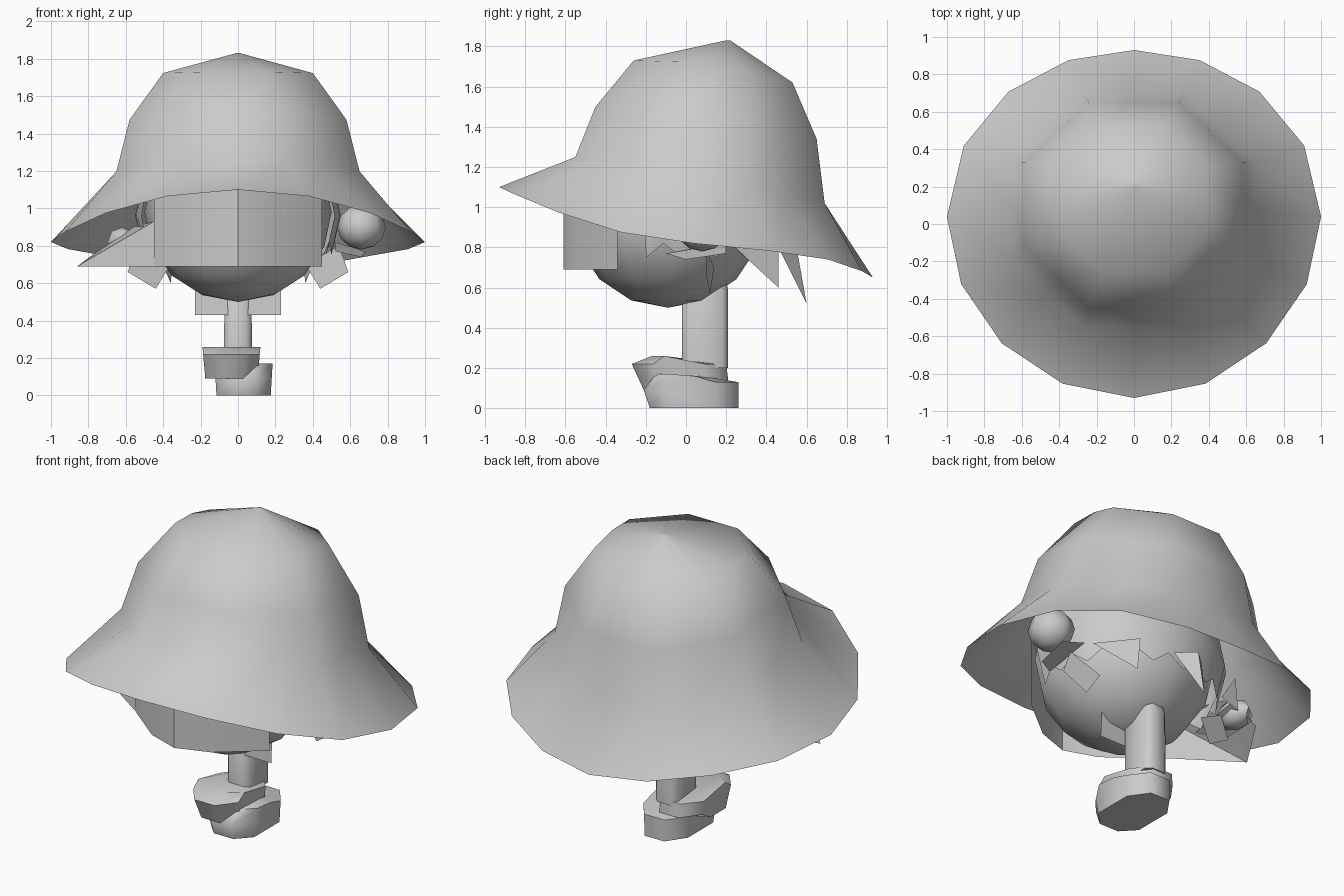
import bpy, bmesh
from math import sin, cos, pi

if "Cube" in bpy.data.objects:
    bpy.data.objects.remove(bpy.data.objects["Cube"])


def make(name, verts, faces, smooth=None):
    me = bpy.data.meshes.new(name)
    me.from_pydata(verts, [], faces)
    bm = bmesh.new()
    bm.from_mesh(me)
    bmesh.ops.recalc_face_normals(bm, faces=bm.faces)
    bm.to_mesh(me)
    bm.free()
    ob = bpy.data.objects.new(name, me)
    bpy.context.collection.objects.link(ob)
    if smooth:
        bpy.ops.object.select_all(action='DESELECT')
        ob.select_set(True)
        bpy.context.view_layer.objects.active = ob
        bpy.ops.object.shade_smooth_by_angle(angle=smooth)
    return ob


def loft(name, rings, caps=(False, False), smooth=None):
    n = len(rings[0])
    verts = [v for r in rings for v in r]
    faces = [(i * n + k, i * n + (k + 1) % n, (i + 1) * n + (k + 1) % n, (i + 1) * n + k)
             for i in range(len(rings) - 1) for k in range(n)]
    if caps[0]:
        faces.append(tuple(range(n)))
    if caps[1]:
        faces.append(tuple((len(rings) - 1) * n + k for k in range(n)))
    return make(name, verts, faces, smooth)


def ball(name, loc, scale, seg, rings):
    bpy.ops.mesh.primitive_uv_sphere_add(segments=seg, ring_count=rings, location=loc)
    ob = bpy.context.object
    ob.name = name
    ob.scale = scale
    bpy.ops.object.transform_apply(location=False, rotation=False, scale=True)
    bpy.ops.object.shade_smooth_by_angle(angle=1.0)
    return ob


# Hat: sixteen-sided brim rising into an eight-sided crown, tilted backwards
# half-width, front y, back y, front z, side z, back z, octagonal?
HAT = [(1.0, -.93, .93, 1.10, .82, .65, False),
       (.65, -.55, .69, 1.25, 1.17, 1.02, True),
       (.58, -.45, .65, 1.50, 1.46, 1.34, True),
       (.40, -.26, .53, 1.73, 1.72, 1.62, True)]
rings = []
for hw, y0, y1, z0, zs, z1, octo in HAT:
    cy, ry = (y0 + y1) / 2, (y1 - y0) / 2
    ring = []
    for k in range(16):
        a = k * pi / 8
        if octo:
            s = 1 if k % 2 == 0 else 1 / cos(pi / 8)
            # flat octagon edges are centred on the axes
            s *= cos(pi / 8) / .924
        else:
            s = 1
            a += .05 * sin(2 * a) if sin(a) > 0 else 0
        c, t = s * cos(a), s * sin(a)
        if t > 0:
            z = zs + min(t, 1) * ((z1 - zs) if octo else -.09) + (0 if octo else -.08 * t ** 6)
        else:
            z = zs + min(-t, 1) ** (1.2 if octo else 1.7) * (z0 - zs)
        ring.append((hw * c, cy + ry * t + (.04 * c * c if not octo else 0), z))
    rings.append(ring)
rings.append([(.01 * cos(k * pi / 8), .21 + .01 * sin(k * pi / 8), 1.83) for k in range(16)])
loft("hat", rings, (False, True), smooth=1.0)

# Head
ball("head", (0, -.09, .98), (.5, .48, .48), 12, 8)

# Hair shell with a zigzag hem around the sides and back
n = 20
angs = [-.35 + (pi + .7) * k / n for k in range(n + 1)]
top = [(.5 * cos(a), -.04 + .46 * sin(a), 1.2) for a in angs]
mid = [(.55 * cos(a), -.04 + .5 * sin(a), .96) for a in angs]
hem = [(.5 * cos(a), -.04 + .46 * sin(a), .82 if k % 2 else .75) for k, a in enumerate(angs)]
m = n + 1
make("hair_shell", top + mid + hem,
     [(r * m + k, r * m + k + 1, (r + 1) * m + k + 1, (r + 1) * m + k)
      for r in range(2) for k in range(n)], smooth=.8)

# Square-cut fringe, folded to a blunt point in front of the face
xy = [(-.45, -.34), (-.2, -.54), (0, -.61), (.2, -.54), (.45, -.34)]
make("fringe", [(x, y, .69) for x, y in xy] + [(x, y, 1.12) for x, y in xy],
     [(k, k + 1, k + 6, k + 5) for k in range(4)], smooth=.6)

# Loose flap of hair blown out to one side
make("side_flap", [(-.45, -.34, .69), (-.86, -.06, .69), (-.74, .16, .78), (-.56, .1, .9),
                   (-.45, -.3, .93)], [(0, 1, 4), (1, 2, 3), (1, 3, 4)])

# Flat pointed locks at the sides and back of the head
for s, side in ((1, "right"), (-1, "left")):
    make("side_lock_" + side, [(s * .36, .14, .70), (s * .44, .12, .57), (s * .59, .1, .66),
                               (s * .54, .1, .80)], [(0, 1, 2, 3)])
    make("back_lock_" + side, [(s * .46, .2, .84), (s * .34, .46, .80), (s * .36, .46, .60)],
         [(0, 1, 2)])
    # Ribbon beneath each bun
    make("hair_tie_" + side, [(s * .52, -.1, .77), (s * .66, .0, .74), (s * .68, .2, .77),
                              (s * .52, .2, .82)], [(0, 1, 2), (0, 2, 3)])
make("nape_lock", [(-.1, .46, .8), (.1, .46, .8), (0, .55, .8), (0, .6, .52)],
     [(0, 1, 3), (1, 2, 3), (2, 0, 3)])

# Hair buns; the left one is tucked lower behind the flap
ball("hair_bun_right", (.66, .08, .90), (.13, .13, .12), 8, 6)
ball("hair_bun_left", (-.62, .12, .82), (.09, .12, .08), 6, 4)


# Thin body
def box_ring(x0, x1, y0, y1, z, c=.03):
    return [(x0 + c, y0, z), (x1 - c, y0, z), (x1, y0 + c, z), (x1, y1 - c, z),
            (x1 - c, y1, z), (x0 + c, y1, z), (x0, y1 - c, z), (x0, y0 + c, z)]


loft("body", [box_ring(-.075, .075, -.02, .21, .2), box_ring(-.072, .072, -.02, .21, .58),
              box_ring(-.06, .06, .03, .2, .64)], (True, True), smooth=1.0)

# Flat collar card across the body
make("collar", [(-.23, -.01, .43), (.23, -.01, .43), (.23, 0, .60), (-.23, 0, .60)],
     [(0, 1, 2, 3)])


# Boots: side profile swept across x, narrowing at toe and heel, wider at the top
def boot(name, profile, cx, w_top, w_bot):
    zs = [p[1] for p in profile]
    zlo, zhi = min(zs), max(zs)
    yc = sum(p[0] for p in profile) / len(profile)
    sections = []
    for side, length in ((-1, .55), (-.45, 1), (.45, 1), (1, .55)):
        sections.append([(cx + side * (w_bot + (w_top - w_bot) * (z - zlo) / (zhi - zlo)),
                          yc + (y - yc) * length, z) for y, z in profile])
    loft(name, sections, (True, True), smooth=1.0)


boot("raised_boot", [(-.21, .09), (-.27, .22), (-.17, .26), (.2, .22), (.21, .14), (.05, .09)],
     -.035, .155, .14)
boot("planted_boot", [(-.18, 0), (-.21, .09), (-.15, .17), (.07, .16), (.26, .13), (.26, 0)],
     .03, .155, .145)
